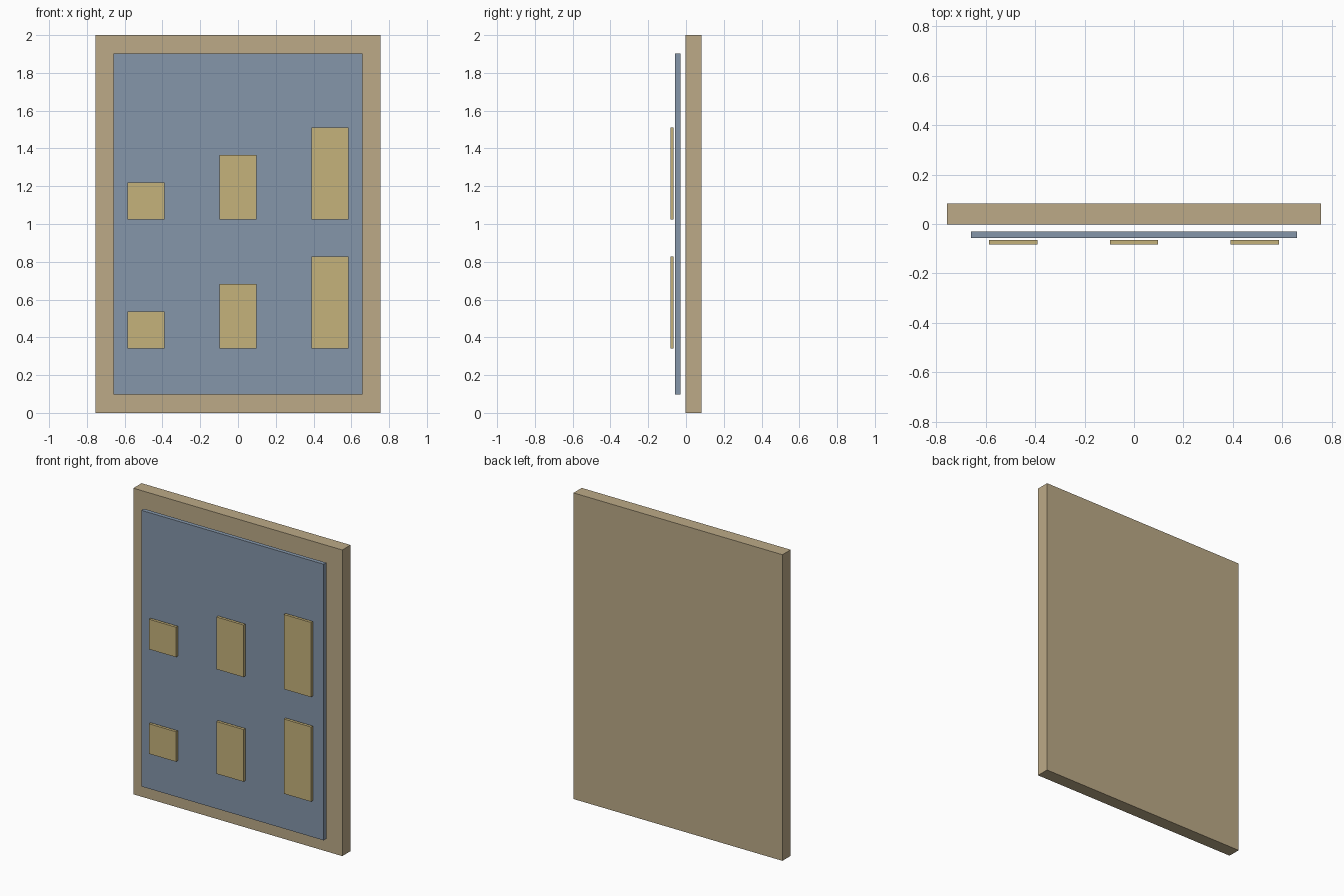
import bpy

cube = bpy.data.objects.get("Cube")
if cube:
    bpy.data.objects.remove(cube, do_unlink=True)


def linear(c):
    c /= 255
    return c / 12.92 if c <= 0.04045 else ((c + 0.055) / 1.055) ** 2.4


def material(name, r, g, b):
    colour = (linear(r), linear(g), linear(b), 1)
    mat = bpy.data.materials.new(name)
    mat.use_nodes = True
    mat.diffuse_color = colour
    mat.node_tree.nodes["Principled BSDF"].inputs["Base Color"].default_value = colour
    return mat


def box(name, x, y, z, mat):
    """Box from (min, max) ranges on each axis."""
    bpy.ops.mesh.primitive_cube_add(size=1, location=[(a + b) / 2 for a, b in (x, y, z)])
    obj = bpy.context.object
    obj.name = name
    obj.scale = [b - a for a, b in (x, y, z)]
    bpy.ops.object.transform_apply(location=False, rotation=False, scale=True)
    obj.data.materials.append(mat)
    return obj


tan = material("tan wood", 188, 170, 135)
blue = material("slate blue", 133, 150, 170)
gold = material("pale gold", 197, 178, 123)

# Backing board and the panel floating in front of it
box("backing_board", (-0.755, 0.755), (-0.002, 0.083), (0, 2), tan)
box("front_panel", (-0.659, 0.659), (-0.057, -0.03), (0.098, 1.902), blue)

# Two rows of plates, growing taller toward +x
half_width = 0.098
for row, base in (("lower", 0.341), ("upper", 1.024)):
    for side, x, height in (("right", -0.488, 0.196), ("middle", 0, 0.341), ("left", 0.488, 0.488)):
        box(f"{row}_{side}_plate", (x - half_width, x + half_width),
            (-0.083, -0.065), (base, base + height), gold)
